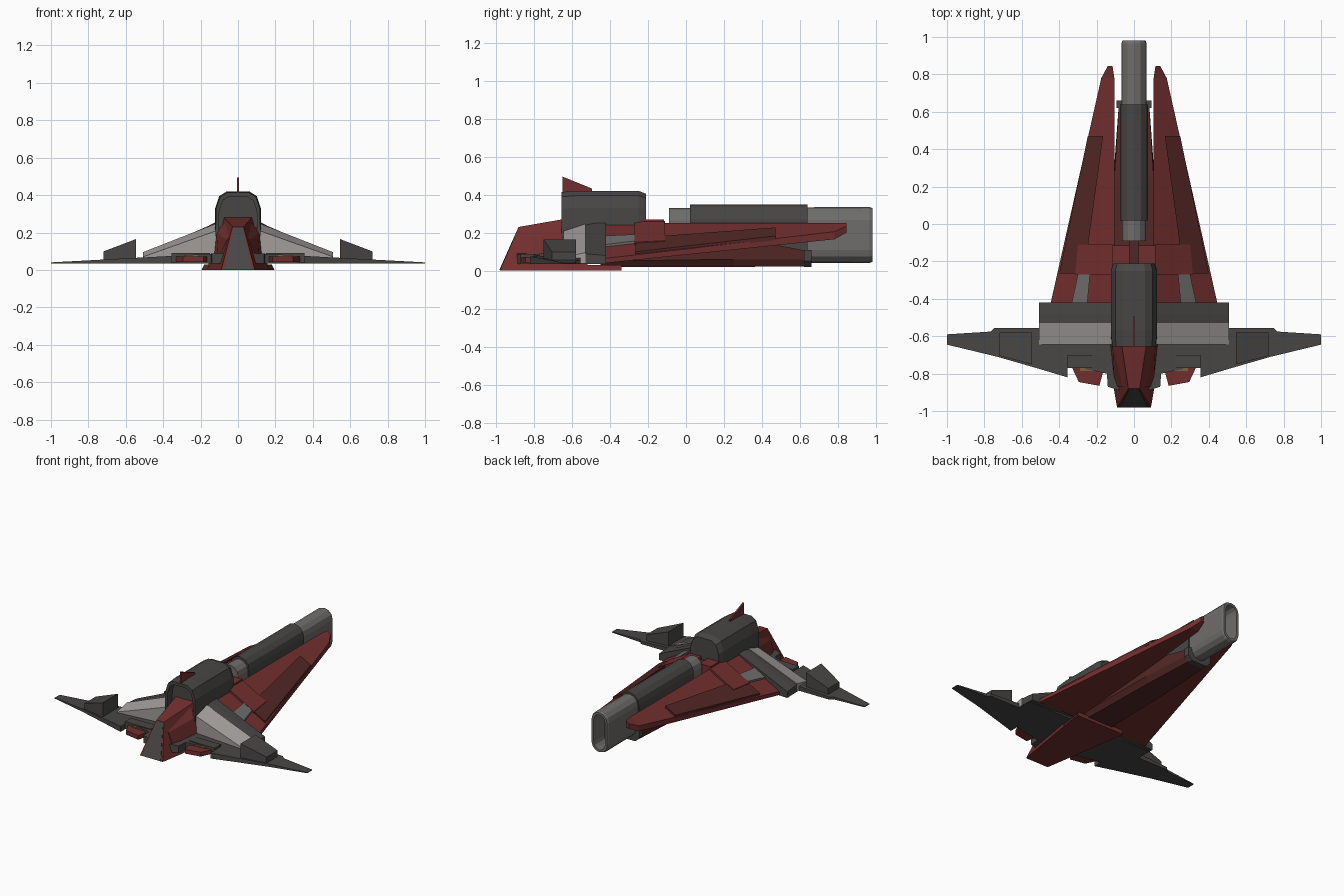
import bpy, bmesh
from math import cos, sin, pi


def material(name, rgb):
    m = bpy.data.materials.new(name)
    m.diffuse_color = (*rgb, 1)
    return m


RED = material("red", (0.17, 0.028, 0.028))
DARK_RED = material("dark_red", (0.085, 0.02, 0.018))
DARK = material("dark_grey", (0.065, 0.062, 0.06))
MID = material("mid_grey", (0.16, 0.155, 0.15))
LIGHT = material("light_grey", (0.36, 0.34, 0.33))
GOLD = material("gold", (0.2, 0.13, 0.04))


def loft(name, rings, mat, mirror=False):
    """Skin closed rings of equal length and cap both ends."""
    bm = bmesh.new()
    vs = [[bm.verts.new(p) for p in r] for r in rings]
    n = len(vs[0])
    for a, b in zip(vs, vs[1:]):
        for i in range(n):
            j = (i + 1) % n
            bm.faces.new((a[i], a[j], b[j], b[i]))
    bm.faces.new(vs[0])
    bm.faces.new(vs[-1])
    bmesh.ops.recalc_face_normals(bm, faces=bm.faces)
    me = bpy.data.meshes.new(name)
    bm.to_mesh(me)
    bm.free()
    me.materials.append(mat)
    ob = bpy.data.objects.new(name, me)
    bpy.context.collection.objects.link(ob)
    if mirror:
        ob.modifiers.new("mirror", 'MIRROR')
    return ob


def slab(name, outline, bottom, top, mat, mirror=True):
    """Plan outline between two height functions of x."""
    return loft(name, [[(x, y, f(x)) for x, y in outline] for f in (bottom, top)], mat, mirror)


def box(name, x0, x1, y0, y1, z0, z1, mat, mirror=False):
    outline = [(x0, y0), (x1, y0), (x1, y1), (x0, y1)]
    return slab(name, outline, lambda x: z0, lambda x: z1, mat, mirror)


def stadium(w, z0, z1, y, n=6):
    ring = []
    for start, zc in ((0, z1 - w), (pi, z0 + w)):
        for i in range(n + 1):
            a = start + pi * i / n
            ring.append((w * cos(a), y, zc + w * sin(a)))
    return ring


def symmetric(half, y):
    """Full ring from the right half of a cross-section."""
    return [(x, y, z) for x, z in half] + [(-x, y, z) for x, z in reversed(half)]


# Long barrel with a hollow muzzle, and its sleeve
loft("barrel", [stadium(0.065, 0.045, 0.33, -0.09), stadium(0.068, 0.04, 0.335, 0.965),
                stadium(0.062, 0.046, 0.329, 0.98), stadium(0.045, 0.063, 0.312, 0.98),
                stadium(0.045, 0.063, 0.312, 0.86)], MID)
loft("barrel_sleeve", [stadium(0.075, 0.035, 0.347, 0.02), stadium(0.075, 0.035, 0.347, 0.64)], DARK)
loft("barrel_clamp", [symmetric([(0.06, 0.018), (0.093, 0.05), (0.093, 0.11)], y)
                      for y in (0.62, 0.66)], DARK)

# Red keel under the barrel
loft("keel", [symmetric([(0.1, 0.02), (0.125, 0.05), (0.12, 0.2)], -0.45),
              symmetric([(0.085, 0.02), (0.11, 0.06), (0.105, 0.18)], 0.25),
              symmetric([(0.065, 0.022), (0.082, 0.06), (0.082, 0.105)], 0.63)], DARK_RED)

# Swept red wings: sloping top, almost flat underside
loft("swept_wing", [
    [(0.105, -0.42, 0.25), (0.445, -0.42, 0.065), (0.445, -0.42, 0.04), (0.105, -0.42, 0.04)],
    [(0.105, 0.78, 0.25), (0.175, 0.78, 0.205), (0.175, 0.78, 0.165), (0.108, 0.78, 0.165)],
    [(0.115, 0.845, 0.25), (0.14, 0.845, 0.235), (0.14, 0.845, 0.2), (0.115, 0.845, 0.2)],
], RED, True)


def wing_top(x):
    return 0.25 - (x - 0.105) * 0.544


def wing_panel(name, outline, mat, h):
    slab(name, outline, lambda x: wing_top(x) - 0.012, lambda x: wing_top(x) + h, mat)


wing_panel("wing_dark_panel", [(0.165, 0.47), (0.247, 0.47), (0.40, -0.265), (0.31, -0.265),
                               (0.30, -0.11), (0.245, -0.11)], DARK_RED, 0.01)
wing_panel("wing_root_panel", [(0.11, -0.11), (0.30, -0.11), (0.315, -0.27), (0.11, -0.27)], RED, 0.014)
wing_panel("wing_grey_panel", [(0.235, -0.27), (0.30, -0.27), (0.335, -0.43), (0.25, -0.43)], MID, 0.012)

# Grey cross wing in two tapering sections
slab("cross_wing_root", [(0.08, -0.45), (0.505, -0.45), (0.505, -0.775), (0.355, -0.82), (0.355, -0.755),
                         (0.145, -0.80), (0.14, -0.87), (0.08, -0.89)],
     lambda x: 0.035, lambda x: 0.09 - (x - 0.08) * 0.055, DARK)
slab("cross_wing_tip", [(0.505, -0.555), (0.745, -0.555), (0.765, -0.575), (1, -0.59), (1, -0.645),
                        (0.73, -0.71), (0.505, -0.775)],
     lambda x: 0.035, lambda x: 0.067 - (x - 0.505) * 0.054, DARK)

# Sloping shoulder braces down onto the cross wing
def brace(name, inner, outer, mat):
    loft(name, [[(x, y, z) for y, z in prof] for x, prof in ((0.1, inner), (0.508, outer))], mat, True)


brace("shoulder_front", [(-0.645, 0.05), (-0.645, 0.215), (-0.53, 0.255), (-0.53, 0.05)],
      [(-0.645, 0.04), (-0.645, 0.07), (-0.53, 0.095), (-0.53, 0.04)], LIGHT)
brace("shoulder_back", [(-0.53, 0.05), (-0.53, 0.25), (-0.48, 0.26), (-0.42, 0.26), (-0.42, 0.05)],
      [(-0.53, 0.04), (-0.53, 0.09), (-0.48, 0.085), (-0.42, 0.08), (-0.42, 0.035)], DARK)

# Wedge fins on the cross wing
slab("wing_fin", [(0.545, -0.58), (0.72, -0.58), (0.72, -0.705), (0.545, -0.75)],
     lambda x: 0.045, lambda x: 0.165 - (x - 0.545) * 0.38, DARK)

# Red thrusters with housing and lens
slab("thruster", [(0.165, -0.79), (0.325, -0.765), (0.335, -0.76), (0.295, -0.845), (0.185, -0.865)],
     lambda x: 0.042, lambda x: 0.072, RED)
box("thruster_housing", 0.15, 0.355, -0.77, -0.70, 0.04, 0.09, DARK, True)
box("thruster_lens", 0.21, 0.29, -0.785, -0.765, 0.045, 0.08, GOLD, True)

# Red nose hull widening backwards, with raked front
loft("nose_hull", [
    [(-0.09, -0.98, 0), (0.09, -0.98, 0), (0.03, -0.88, 0.23), (-0.03, -0.88, 0.23)],
    [(-0.145, -0.65, 0), (0.145, -0.65, 0), (0.065, -0.65, 0.27), (-0.065, -0.65, 0.27)],
    [(-0.165, -0.52, 0), (0.165, -0.52, 0), (0.09, -0.5, 0.3), (-0.09, -0.5, 0.3)],
], RED)
loft("nose_base", [[(-w, y, 0), (w, y, 0), (w - 0.015, y, 0.03), (0.015 - w, y, 0.03)]
                   for w, y in ((0.093, -0.97), (0.195, -0.34))], RED)
loft("nose_plate", [[(-0.075, -0.982 + d, 0.004), (0.075, -0.982 + d, 0.004),
                     (0.024, -0.882 + d, 0.228), (-0.024, -0.882 + d, 0.228)] for d in (0, 0.02)], DARK)
# Red shoulders beside the nose ridge
loft("nose_cheek", [
    [(0.03, -0.87, 0.05), (0.105, -0.87, 0.05), (0.06, -0.87, 0.16), (0.03, -0.87, 0.2)],
    [(0.03, -0.64, 0.05), (0.13, -0.64, 0.05), (0.115, -0.64, 0.2), (0.06, -0.64, 0.27)],
], RED, True)


# Rounded pod over the hull, with a recessed front
def arch(y, s):
    half = [(0.06, 0.42), (0.1, 0.395), (0.122, 0.33), (0.125, 0.18), (0.11, 0.13)]
    return symmetric([(x * s, 0.26 + (z - 0.26) * s) for x, z in half], y)


loft("pod", [arch(-0.6, 0.82), arch(-0.655, 0.82), arch(-0.655, 0.96), arch(-0.57, 1),
             arch(-0.25, 1), arch(-0.21, 0.9)], DARK)

# Thin red tail blade on the pod
loft("pod_blade", [[(x, -0.65, 0.40), (x, -0.65, 0.495), (x, -0.495, 0.432), (x, -0.495, 0.40)]
                   for x in (-0.006, 0.006)], RED)

# Neck blocks between pod and barrel
box("neck_block", 0.025, 0.115, -0.3, -0.115, 0.1, 0.27, RED, True)
box("neck_core", -0.025, 0.025, -0.3, -0.08, 0.1, 0.25, DARK_RED)
